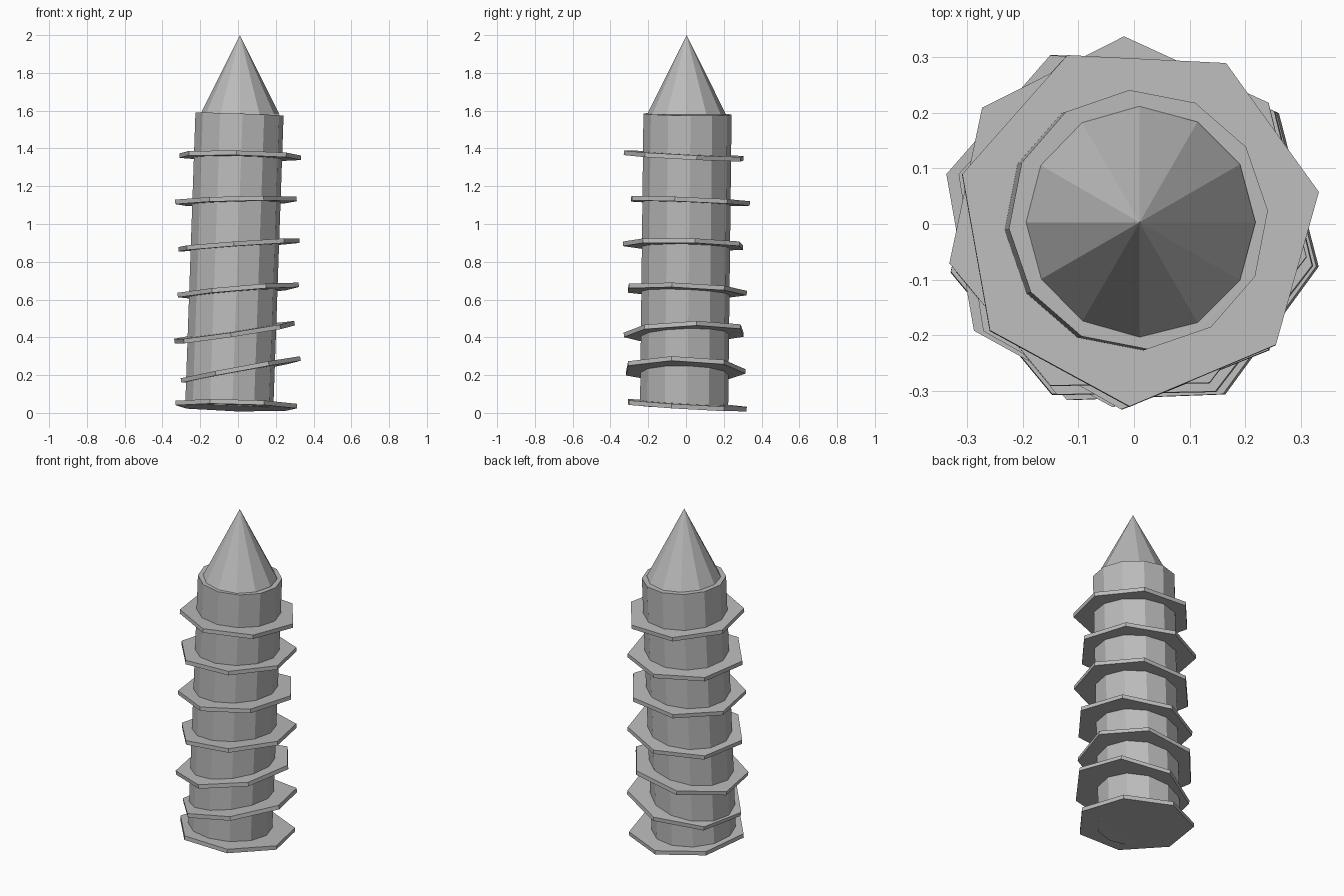
import bpy
import math
from mathutils import Matrix, Vector

old = bpy.data.objects.get("Cube")
if old:
    bpy.data.objects.remove(old, do_unlink=True)

metal = bpy.data.materials.new("grey_metal")
metal.use_nodes = True
metal.diffuse_color = (0.5, 0.5, 0.5, 1)
metal.node_tree.nodes["Principled BSDF"].inputs["Base Color"].default_value = (0.5, 0.5, 0.5, 1)


def prism(name, sides, radius, top_radius, height, centre, axis, turn):
    """Flat-faced prism or cone whose first corner sits at the given turn."""
    bpy.ops.mesh.primitive_cone_add(vertices=sides, radius1=radius, radius2=top_radius, depth=height)
    obj = bpy.context.object
    obj.name = name
    obj.data.materials.append(metal)
    # Primitive corners start on +y, so bring the first one to +x
    spin = Matrix.Rotation(math.radians(turn - 90), 4, "Z")
    tilt = Vector((0, 0, 1)).rotation_difference(Vector(axis)).to_matrix().to_4x4()
    obj.matrix_world = Matrix.Translation(centre) @ tilt @ spin
    return obj


# Leaning shaft
bottom, top = Vector((-0.046, -0.01, 0.035)), Vector((0.008, 0.008, 1.582))
prism("shaft", 12, 0.234, 0.234, (top - bottom).length, (bottom + top) / 2, top - bottom, 4)

# Pointed tip
prism("tip", 12, 0.209, 0, 0.42, (0.01, 0.003, 1.79), (0, 0, 1), 0)

# Thread plates, top to bottom: centre, slope along x, slope along y, turn
threads = [
    ((0.008, 0.0, 1.36), -0.02, -0.05, 10),
    ((-0.012, 0.008, 1.122), 0.025, -0.04, 91),
    ((0.0, -0.005, 0.89), 0.07, -0.02, 9),
    ((0.0, -0.008, 0.648), 0.085, -0.04, 91),
    ((-0.022, 0.0, 0.425), 0.15, 0.03, 10),
    ((0.012, -0.015, 0.228), 0.185, -0.02, 92),
    ((-0.01, -0.008, 0.04), -0.025, -0.06, 91),
]
for i, (centre, slope_x, slope_y, turn) in enumerate(threads):
    prism(f"thread_plate_{i + 1}", 7, 0.33, 0.33, 0.024, centre, (-slope_x, -slope_y, 1), turn)
